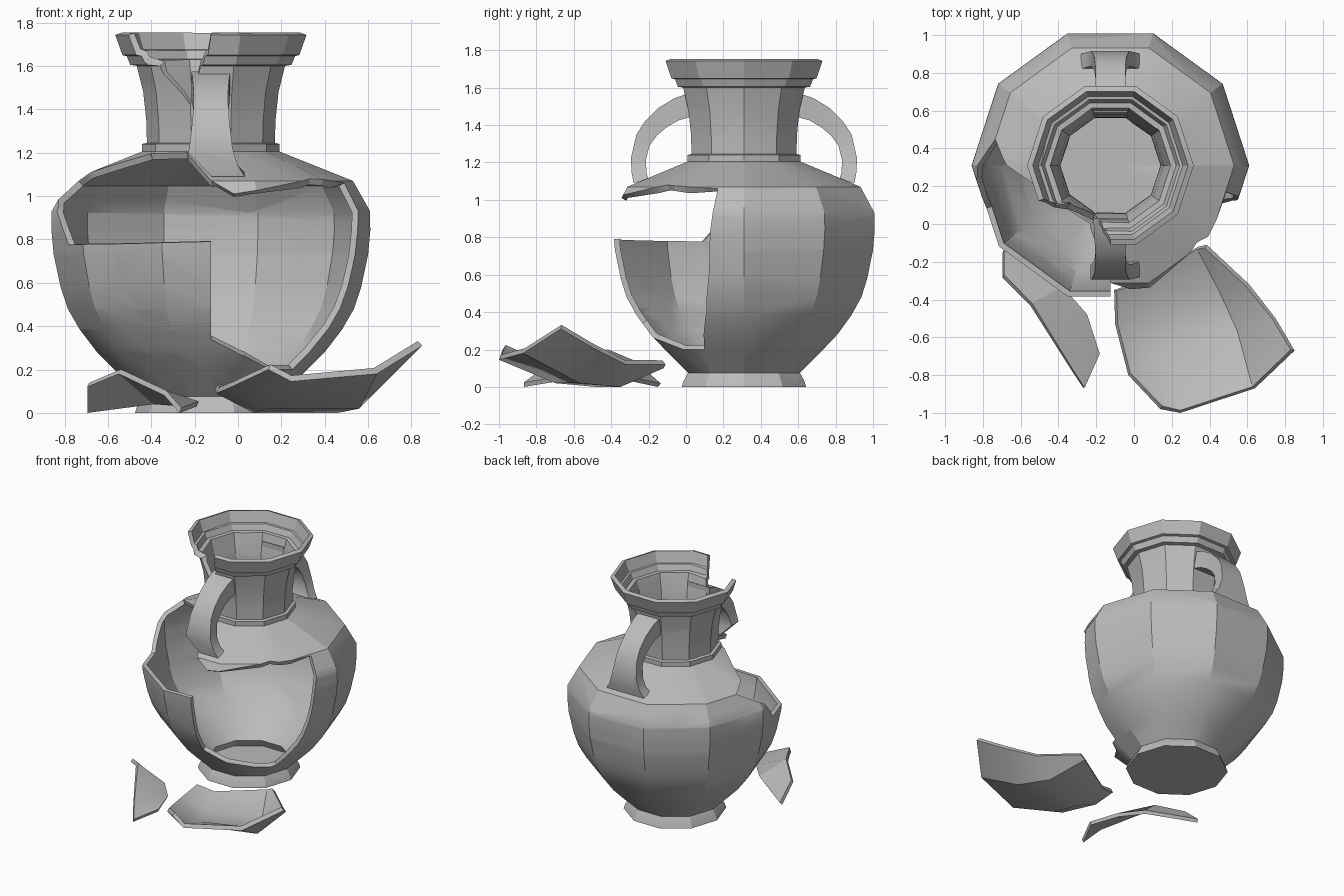
import bpy, bmesh, math
from mathutils import Vector
from mathutils.geometry import tessellate_polygon

if "Cube" in bpy.data.objects:
    bpy.data.objects.remove(bpy.data.objects["Cube"])

CX, CY, SIDES, WALL = -0.125, 0.31, 10, 0.03

clay = bpy.data.materials.new("grey_clay")
clay.diffuse_color = (0.5, 0.5, 0.5, 1)
clay.use_nodes = True
clay.node_tree.nodes["Principled BSDF"].inputs["Base Color"].default_value = clay.diffuse_color

# Outer profile of the vessel, foot to rim: (radius, height)
PROFILE = [(0, 0), (.35, 0), (.34, .03), (.315, .075), (.43, .185), (.525, .28), (.605, .385),
           (.66, .48), (.693, .58), (.725, .73), (.735, .84), (.734, .93), (.655, 1.07),
           (.317, 1.205), (.317, 1.24), (.295, 1.245), (.298, 1.35), (.312, 1.48),
           (.342, 1.6), (.372, 1.605), (.388, 1.645), (.408, 1.65), (.441, 1.743)]


def finish(name, bm, thickness=0, offset=-1):
    """Turn a bmesh into a named, optionally thickened object."""
    me = bpy.data.meshes.new(name)
    bm.to_mesh(me)
    bm.free()
    ob = bpy.data.objects.new(name, me)
    bpy.context.collection.objects.link(ob)
    me.materials.append(clay)
    bpy.ops.object.select_all(action='DESELECT')
    ob.select_set(True)
    bpy.context.view_layer.objects.active = ob
    if thickness:
        mod = ob.modifiers.new("wall", 'SOLIDIFY')
        mod.thickness, mod.offset, mod.use_even_offset = thickness, offset, True
        bpy.ops.object.modifier_apply(modifier=mod.name)
    bpy.ops.object.shade_smooth_by_angle(angle=math.radians(29))
    return ob


def row_at(z):
    """Height to fractional profile row."""
    for i in range(1, len(PROFILE) - 1):
        a, b = PROFILE[i][1], PROFILE[i + 1][1]
        if z <= b:
            return i + (z - a) / (b - a)
    return len(PROFILE) - 0.5


def wrap(u, v):
    """Unrolled sheet coordinates to a point on the faceted vessel."""
    j = min(max(int(v), 0), len(PROFILE) - 2)
    r, z = Vector(PROFILE[j]).lerp(Vector(PROFILE[j + 1]), v - j)
    i = math.floor(u + 1e-6)
    a, b = (Vector((math.cos(k * math.tau / SIDES), math.sin(k * math.tau / SIDES), 0))
            for k in (i, i + 1))
    p = a.lerp(b, u - i) * r
    return Vector((CX + p.x, CY + p.y, z))


def cut_hole(bm, outline):
    """Remove a (degrees, height) outline from the unrolled sheet."""
    pts = [Vector((a * SIDES / 360, row_at(z), 0)) for a, z in outline]
    for tri in tessellate_polygon([pts]):
        t = [pts[k] for k in tri]
        mid = (t[0] + t[1] + t[2]) / 3
        planes = []

        def inside():
            return [f for f in bm.faces
                    if all((f.calc_center_median() - c).dot(n) > 0 for c, n in planes)]

        for k in range(3):
            d = t[(k + 1) % 3] - t[k]
            if d.length < 1e-5:
                continue
            n = Vector((-d.y, d.x, 0)).normalized()
            if (mid - t[k]).dot(n) < 0:
                n = -n
            faces = inside()
            edges = {e for f in faces for e in f.edges}
            verts = {v for f in faces for v in f.verts}
            bmesh.ops.bisect_plane(bm, geom=faces + list(edges) + list(verts),
                                   dist=1e-5, plane_co=t[k], plane_no=n)
            planes.append((t[k].copy(), n))
        bmesh.ops.delete(bm, geom=inside(), context='FACES')


# Vessel: unrolled sheet, broken openings, then wrapped and thickened
bm = bmesh.new()
grid = [[bm.verts.new((u, v, 0)) for v in range(len(PROFILE))] for u in range(SIDES + 1)]
for u in range(SIDES):
    for v in range(len(PROFILE) - 1):
        bm.faces.new((grid[u][v], grid[u + 1][v], grid[u + 1][v + 1], grid[u][v + 1]))
# belly opening
cut_hole(bm, [(251, 1.2), (279, 1.01), (318, 1.08), (347, 1.06), (345, .84), (344, .65),
              (340, .4), (331, .2), (310, .2), (285, .27), (270, .34), (270, .79), (235, .78),
              (199, .775), (185, .95), (167, 1.07), (193, 1.155), (215, 1.195)])
# chipped rim
cut_hole(bm, [(205, 2), (206, 1.74), (216, 1.61), (227, 1.565), (252, 1.42), (262, 1.6),
              (270, 1.74), (270, 2)])
for vert in bm.verts:
    vert.co = wrap(vert.co.x, vert.co.y)
bmesh.ops.remove_doubles(bm, verts=bm.verts, dist=2e-4)
bmesh.ops.recalc_face_normals(bm, faces=bm.faces)
if sum(f.normal.dot(f.calc_center_median() - Vector((CX, CY, .7))) * f.calc_area()
       for f in bm.faces) < 0:
    bmesh.ops.reverse_faces(bm, faces=bm.faces)
finish("broken_vessel", bm, WALL)

# Handles: (outer distance, z, inner distance, z, half width)
SECTIONS = [(.28, 1.575, .28, 1.445, .09), (.37, 1.545, .35, 1.425, .085),
            (.46, 1.49, .41, 1.39, .08), (.53, 1.42, .465, 1.345, .08),
            (.575, 1.35, .505, 1.29, .085), (.605, 1.22, .525, 1.21, .1),
            (.6, 1.14, .52, 1.14, .125), (.59, 1.09, .51, 1.11, .155)]
for name, side in (("front_handle", -1), ("back_handle", 1)):
    bm = bmesh.new()
    rings = [[bm.verts.new((CX + x, CY + side * d, z))
              for x, d, z in ((-w, do, zo), (w, do, zo), (w, di, zi), (-w, di, zi))]
             for do, zo, di, zi, w in SECTIONS]
    for a, b in zip(rings, rings[1:]):
        for k in range(4):
            bm.faces.new((a[k], a[(k + 1) % 4], b[(k + 1) % 4], b[k]))
    bm.faces.new(rings[0])
    bm.faces.new(rings[-1])
    bmesh.ops.recalc_face_normals(bm, faces=bm.faces)
    if side < 0:  # lower corner snapped off along the shoulder break
        cut = bmesh.ops.bisect_plane(bm, geom=bm.verts[:] + bm.edges[:] + bm.faces[:],
                                     plane_co=(-.22, 0, 1.19), plane_no=(-1, 0, -1),
                                     clear_outer=True)
        bmesh.ops.holes_fill(bm, edges=[e for e in bm.edges if e.is_boundary])
    finish(name, bm)

# Large fallen shard, hollow side up: columns along its ridges
COLUMNS = [[(-.105, -.35, .11), (-.1, -.53, .09), (-.03, -.8, .12), (.14, -.98, .2)],
           [(.015, -.305, .07), (.07, -.48, 0), (.14, -.7, .02), (.245, -1, .145)],
           [(.34, -.12, .1), (.46, -.35, 0), (.56, -.57, .02), (.64, -.87, .18)],
           [(.385, -.11, .12), (.61, -.32, .12), (.75, -.5, .21), (.85, -.67, .31)]]
bm = bmesh.new()
cols = [[bm.verts.new(p) for p in c] for c in COLUMNS]
for a, b in zip(cols, cols[1:]):
    for j in range(3):
        bm.faces.new((a[j], a[j + 1], b[j + 1], b[j]))
finish("large_shard", bm, WALL, 1)

# Small fallen shard, hollow side down
bm = bmesh.new()
left = [(-.695, -.15, 0), (-.695, -.285, .12), (-.55, -.43, .18), (-.34, -.76, .08), (-.27, -.865, 0)]
right = [(-.39, -.34, .04), (-.26, -.48, .03), (-.19, -.685, .03)]
L = [bm.verts.new(p) for p in left]
R = [bm.verts.new(p) for p in right]
for quad in ((L[0], L[1], L[2], R[0]), (L[2], L[3], R[1], R[0]), (L[3], L[4], R[2], R[1])):
    bm.faces.new(quad)
finish("small_shard", bm, 0.025, 1)
